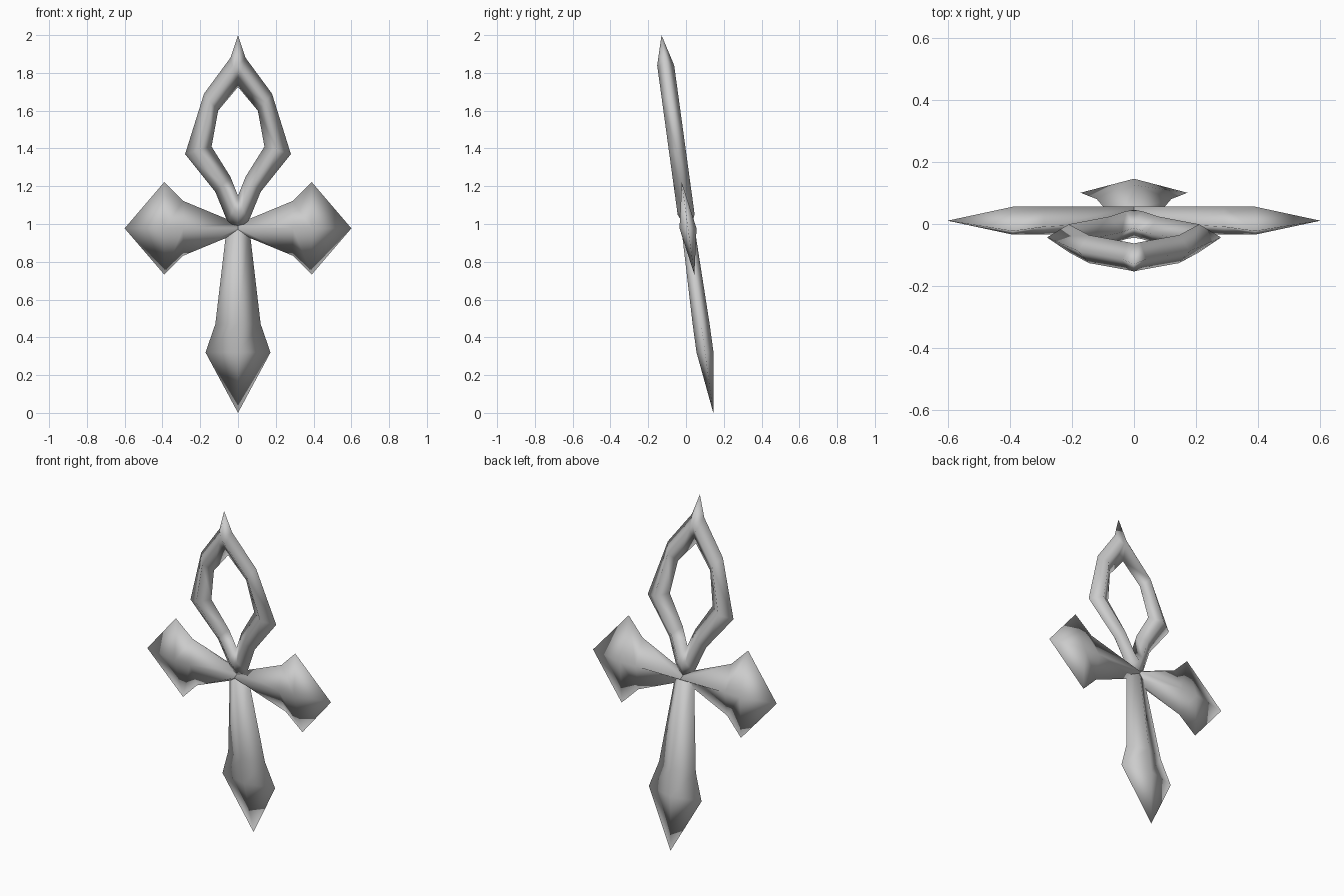
import bpy, bmesh, math

cube = bpy.data.objects.get("Cube")
if cube:
    bpy.data.objects.remove(cube, do_unlink=True)

THICK = 0.045   # half depth along the ridge
LEAN = 0.137    # backward drift of the foot per unit of height

grey = bpy.data.materials.new("plain grey")
grey.use_nodes = True
grey.diffuse_color = (0.6, 0.6, 0.6, 1)
grey.node_tree.nodes["Principled BSDF"].inputs["Base Color"].default_value = (0.6, 0.6, 0.6, 1)


def sweep(name, sections, closed=False):
    """Join diamond sections, each (edge, ridge, edge, half depth) in the xz plane."""
    bm = bmesh.new()
    rings = []
    for a, r, b, d in sections:
        points = [(*a, 0), (*r, -d), (*b, 0), (*r, d)]
        rings.append([bm.verts.new((x, y - LEAN * (z - 1) + 0.0075, z)) for x, z, y in points])
    pairs = list(zip(rings, rings[1:]))
    if closed:
        pairs.append((rings[-1], rings[0]))
    else:
        bm.faces.new(rings[0])
    for p, q in pairs:
        for i in range(4):
            j = (i + 1) % 4
            bm.faces.new((p[i], p[j], q[j], q[i]))
    bmesh.ops.remove_doubles(bm, verts=bm.verts, dist=0.0005)
    bmesh.ops.recalc_face_normals(bm, faces=bm.faces)
    mesh = bpy.data.meshes.new(name)
    bm.to_mesh(mesh)
    bm.free()
    mesh.materials.append(grey)
    for poly in mesh.polygons:
        poly.use_smooth = True
    obj = bpy.data.objects.new(name, mesh)
    bpy.context.collection.objects.link(obj)
    return obj


# Side arms: distance from the middle, half height, half depth
ARM_Z = 0.977
arm = [(0, 0.025, THICK), (0.29, 0.145, THICK), (0.39, 0.245, THICK), (0.6, 0, 0)]
for side, name in ((1, "left_arm"), (-1, "right_arm")):
    sweep(name, [((side * x, ARM_Z + h), (side * x, ARM_Z), (side * x, ARM_Z - h), d)
                 for x, h, d in arm])

# Stem: height, half width, half depth
stem = [(0.98, 0.06, 0.035), (0.47, 0.12, THICK), (0.32, 0.172, THICK), (0, 0, 0)]
sweep("stem", [((w, z), (0, z), (-w, z), d) for z, w, d in stem])

# Loop: outer edge, ridge and inner edge, from the bottom round to the peak
half = [
    ((0, 0.95), (0, 1.05), (0, 1.15), THICK),
    ((0.055, 1.01), (0.025, 1.08), (0, 1.15), THICK),
    ((0.12, 1.17), (0.08, 1.21), (0.04, 1.25), THICK),
    ((0.28, 1.37), (0.21, 1.39), (0.14, 1.41), THICK),
    ((0.18, 1.69), (0.145, 1.645), (0.105, 1.6), THICK),
    ((0.04, 1.88), (0.02, 1.81), (0, 1.725), THICK),
    ((0, 2.0), (0, 1.84), (0, 1.725), THICK),
]


def flip(section):
    return tuple((-p[0], p[1]) if isinstance(p, tuple) else p for p in section)


sweep("loop", half + [flip(s) for s in half[-2:0:-1]], closed=True)
